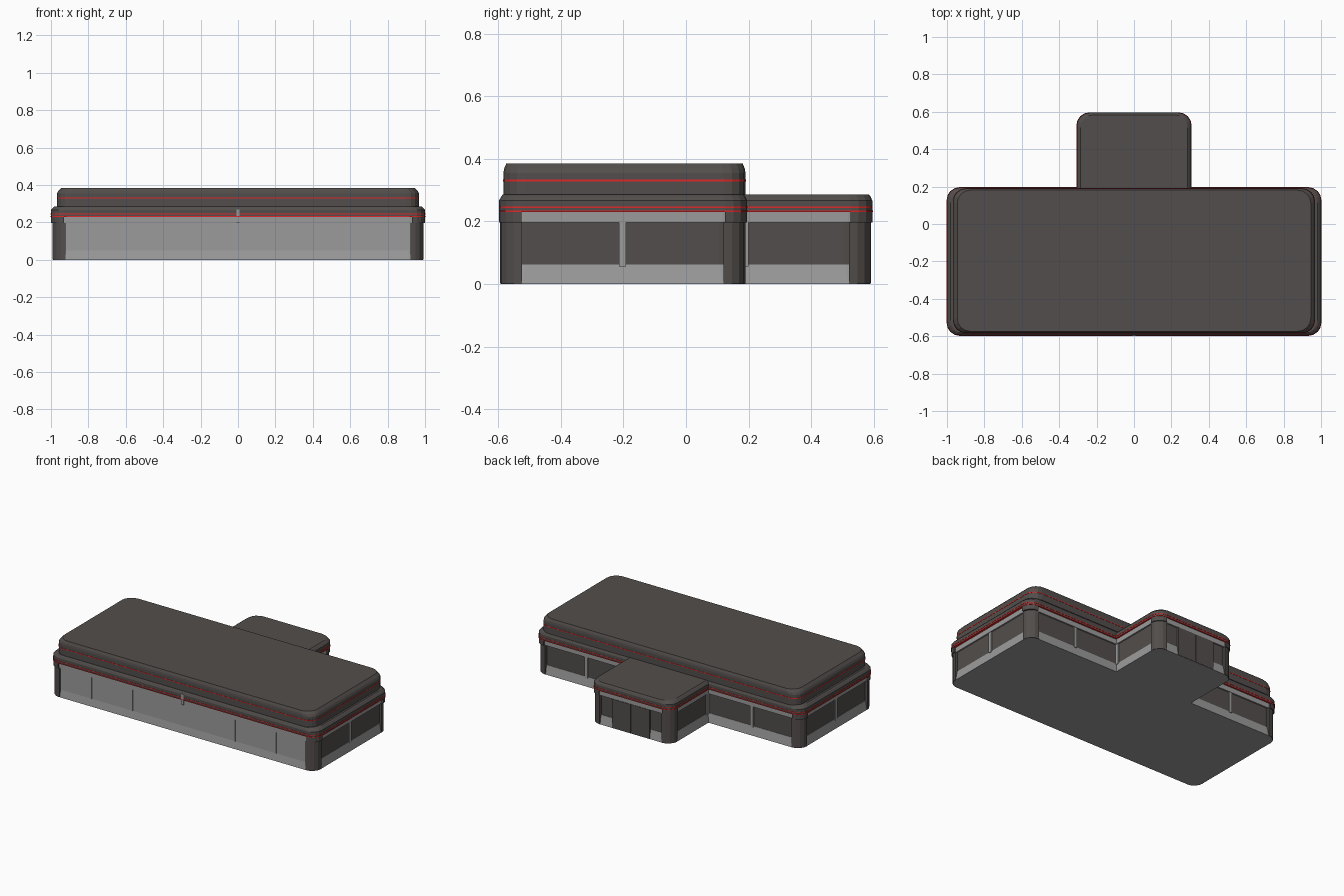
import bpy, math

if "Cube" in bpy.data.objects:
    bpy.data.objects.remove(bpy.data.objects["Cube"])


def mat(name, col):
    m = bpy.data.materials.new(name)
    m.diffuse_color = (*col, 1)
    m.use_nodes = True
    m.node_tree.nodes["Principled BSDF"].inputs["Base Color"].default_value = m.diffuse_color
    return m


DARK = mat("dark_brown_grey", (0.085, 0.076, 0.072))
LIGHT = mat("light_grey", (0.33, 0.33, 0.33))
RED = mat("red_neon", (0.75, 0.02, 0.02))
SEG = 4


def make(name, verts, faces, m):
    me = bpy.data.meshes.new(name)
    me.from_pydata(verts, [], faces)
    me.materials.append(m)
    ob = bpy.data.objects.new(name, me)
    bpy.context.collection.objects.link(ob)
    return ob


def arc(cx, cy, r, a0):
    return [(cx + r * math.cos(a0 + math.pi / 2 * i / SEG),
             cy + r * math.sin(a0 + math.pi / 2 * i / SEG)) for i in range(SEG + 1)]


def outline(rect, ix, iy, r):
    x0, x1, y0, y1 = rect[0] + ix, rect[1] - ix, rect[2] + iy, rect[3] - iy
    h = math.pi / 2
    return (arc(x1 - r, y1 - r, r, 0) + arc(x0 + r, y1 - r, r, h) +
            arc(x0 + r, y0 + r, r, 2 * h) + arc(x1 - r, y0 + r, r, 3 * h))


def stack(name, loops, m):
    """Closed solid from a list of (2D loop, z)."""
    n = len(loops[0][0])
    verts = [(x, y, z) for pts, z in loops for x, y in pts]
    faces = [list(range(n))[::-1], [(len(loops) - 1) * n + i for i in range(n)]]
    for k in range(len(loops) - 1):
        for i in range(n):
            j = (i + 1) % n
            faces.append((k * n + i, k * n + j, (k + 1) * n + j, (k + 1) * n + i))
    return make(name, verts, faces, m)


def loft(name, rect, rings, m, r=0.07):
    """rings: (inset x, inset y, z)"""
    return stack(name, [(outline(rect, a, b, r), z) for a, b, z in rings], m)


def box(name, x0, x1, y0, y1, z0, z1, m):
    pts = [(x0, y0), (x1, y0), (x1, y1), (x0, y1)]
    return stack(name, [(pts, z0), (pts, z1)], m)


def pillars(name, rect, corners, z0, z1, r=0.07):
    x0, x1, y0, y1 = rect
    for c in corners:
        cx = x1 - r if c in (0, 3) else x0 + r
        cy = y1 - r if c in (0, 1) else y0 + r
        pts = [(cx, cy)] + arc(cx, cy, r, c * math.pi / 2)
        stack(name, [(pts, z0), (pts, z1)], DARK)


main = (-0.991, 0.991, -0.594, 0.190)
main_band = (-1.0, 1.0, -0.596, 0.195)
annex = (-0.302, 0.302, 0.05, 0.591)
annex_band = (-0.306, 0.306, 0.05, 0.595)

for part, rect, band, corners in (("hall", main, main_band, (0, 1, 2, 3)),
                                  ("entrance", annex, annex_band, (0, 1))):
    # sloped plinth, window wall, light fascia
    loft(part + "_plinth", rect, [(.003, .003, 0), (.012, .012, .062)], LIGHT)
    loft(part + "_window_wall", rect, [(.014, .014, .055), (.014, .014, .2)], DARK)
    loft(part + "_fascia", rect, [(.004, .004, .196), (.004, .004, .233)], LIGHT)
    # rounded corner pillars, widened at the fascia
    pillars(part + "_corner_pillar", rect, corners, .001, .198)
    pillars(part + "_corner_cap", band, corners, .197, .233)
    # roof band with chamfered top
    loft(part + "_roof_band", band, [(0, 0, .232), (0, 0, .267), (.012, .006, .280),
                                     (.02, .011, .286)], DARK)
    # neon lines
    loft(part + "_neon_low", band, [(-.002, -.002, .230), (-.002, -.002, .235)], RED)
    loft(part + "_neon_mid", band, [(-.0015, -.0015, .243), (-.0015, -.0015, .247)], RED)

# upper roof tier
tier = (-0.967, 0.967, -0.583, 0.190)
loft("upper_roof", tier, [(0, 0, .284), (0, 0, .355), (.006, .002, .368),
                          (.022, .009, .385)], DARK)
loft("upper_neon", tier, [(-.0015, -.0015, .328), (-.0015, -.0015, .333)], RED)

# front wall: light panels with slim dividers
box("front_panels", -.925, .925, -.584, -.57, .05, .2, LIGHT)
for x in (.09, .385, .69):
    for s in (-1, 1):
        box("front_divider", s * x - .006, s * x + .006, -.588, -.57, .05, .2, LIGHT)
box("front_centre_strip", -.009, .009, -.598, -.58, .197, .27, LIGHT)

# side, back and inner corner mullions
for s in (-1, 1):
    a, b = sorted((s * .95, s * .985))
    box("side_mullion", a, b, -.214, -.191, .055, .2, LIGHT)
    box("back_mullion", s * .62 - .011, s * .62 + .011, .15, .184, .055, .2, LIGHT)
    a, b = sorted((s * .25, s * .296))
    box("inner_corner_mullion", a, b, .17, .2, .055, .2, LIGHT)

# double entrance door
for s in (-1, 1):
    a, b = sorted((s * .002, s * .14))
    box("door_leaf", a, b, .56, .59, .001, .197, DARK)
